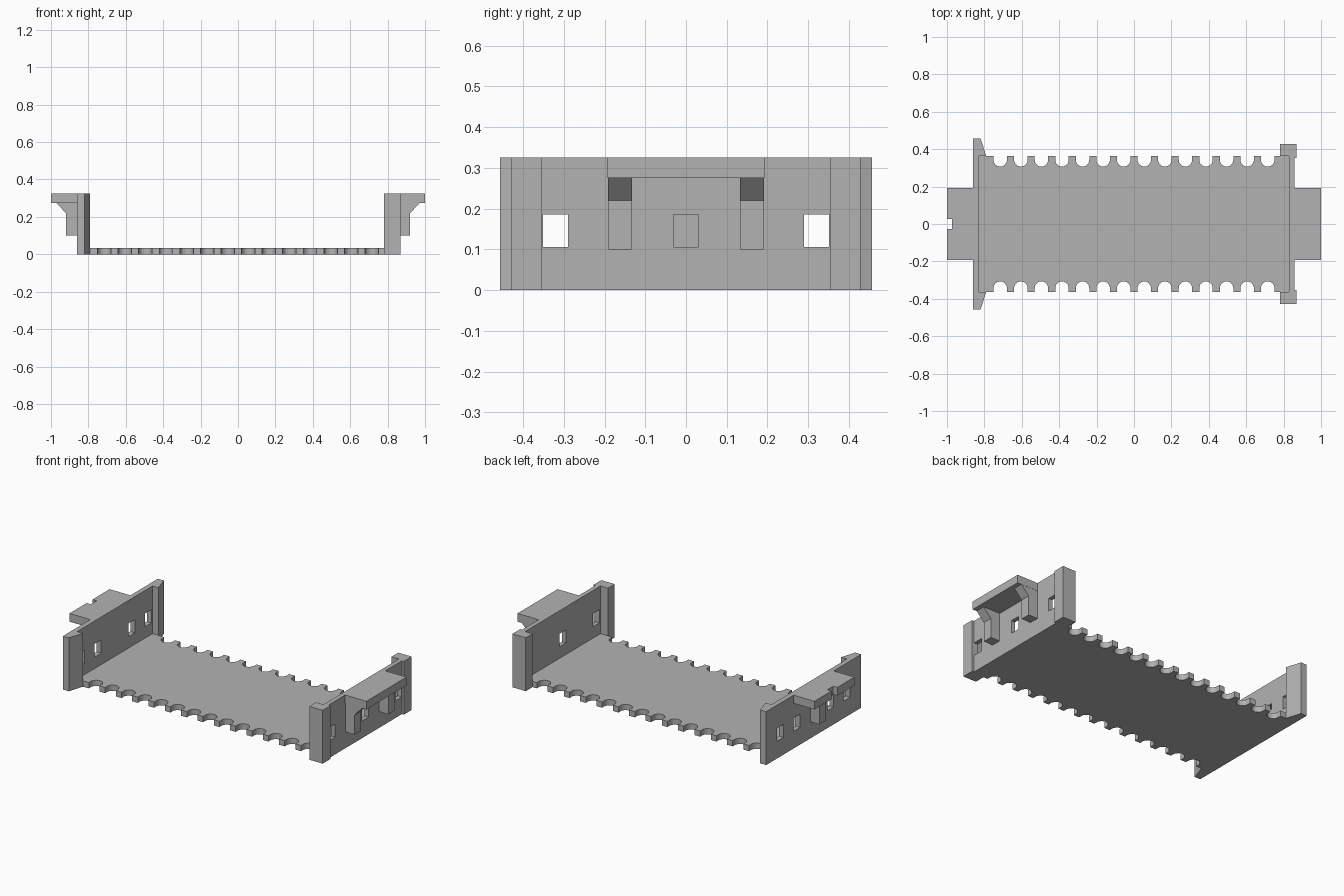
import bpy, bmesh, math
from mathutils import Vector

old = bpy.data.objects.get("Cube")
if old:
    bpy.data.objects.remove(old, do_unlink=True)

grey = bpy.data.materials.new("plain grey")
grey.use_nodes = True
grey.diffuse_color = (0.45, 0.45, 0.45, 1)
grey.node_tree.nodes["Principled BSDF"].inputs["Base Color"].default_value = (0.45, 0.45, 0.45, 1)


def prism(name, profile, lo, hi, axis="z"):
    """Extrude a flat outline: (x, y) along z, or (x, z) along y."""
    bm = bmesh.new()
    place = (lambda a, b: (a, b, lo)) if axis == "z" else (lambda a, b: (a, lo, b))
    face = bm.faces.new([bm.verts.new(place(a, b)) for a, b in profile])
    out = bmesh.ops.extrude_face_region(bm, geom=[face])
    shift = Vector((0, 0, hi - lo)) if axis == "z" else Vector((0, hi - lo, 0))
    bmesh.ops.translate(bm, vec=shift,
                        verts=[v for v in out["geom"] if isinstance(v, bmesh.types.BMVert)])
    bmesh.ops.recalc_face_normals(bm, faces=bm.faces)
    mesh = bpy.data.meshes.new(name)
    bm.to_mesh(mesh)
    bm.free()
    mesh.materials.append(grey)
    obj = bpy.data.objects.new(name, mesh)
    bpy.context.collection.objects.link(obj)
    return obj


def mirrored(half):
    """Complete an outline given for y > 0 by reflecting it across y = 0."""
    return half + [(x, -y) for x, y in reversed(half)]


def cut_windows(wall, x, centres):
    for i, y in enumerate(centres):
        box = [(x - 0.1, 0.105), (x + 0.1, 0.105), (x + 0.1, 0.185), (x - 0.1, 0.185)]
        cutter = prism(f"window_cutter_{i}", box, y - 0.031, y + 0.031, "y")
        cutter.hide_render = True
        cutter.hide_set(True)
        cutter.display_type = "WIRE"
        mod = wall.modifiers.new("window", "BOOLEAN")
        mod.operation, mod.solver, mod.object = "DIFFERENCE", "EXACT", cutter
        bpy.context.view_layer.objects.active = wall
        bpy.ops.object.modifier_apply(modifier=mod.name)
        bpy.data.objects.remove(cutter, do_unlink=True)


HEIGHT, EDGE, PITCH, RADIUS, COUNT = 0.325, 0.363, 0.11, 0.036, 14

# Floor with a row of round notches along each long edge
edge = [(-0.83, EDGE)]
for i in range(COUNT):
    cx = (i - (COUNT - 1) / 2) * PITCH
    edge.append((cx - RADIUS, EDGE))
    for k in range(13):
        a = math.pi * (1 + k / 12)
        edge.append((cx + RADIUS * math.cos(a), 0.343 + RADIUS * math.sin(a)))
    edge.append((cx + RADIUS, EDGE))
edge.append((0.83, EDGE))
prism("floor", mirrored(edge), 0, 0.035)

# End walls with their corner posts
right_wall = prism("tapered_end_wall", mirrored(
    [(-0.86, 0.457), (-0.82, 0.457), (-0.79, EDGE), (-0.83, EDGE)]), 0, HEIGHT)
left_wall = prism("square_end_wall", mirrored(
    [(0.83, EDGE), (0.78, EDGE), (0.78, 0.428), (0.87, 0.428), (0.87, 0.353), (0.857, 0.353)]), 0, HEIGHT)
cut_windows(right_wall, -0.845, (-0.32, -0.162, 0.162, 0.32))
cut_windows(left_wall, 0.845, (-0.32, 0, 0.32))

# Ledges projecting from the top of each wall
prism("plain_ledge", mirrored([(0.857, 0.193), (1, 0.193)]), 0.275, HEIGHT)
prism("notched_ledge", mirrored(
    [(-0.86, 0.193), (-1, 0.193), (-1, 0.028), (-0.972, 0.028)]), 0.275, HEIGHT)

# Chamfered ribs under the ledges
def rib(name, side, y):
    outline = [(0.857, 0.1), (0.92, 0.1), (0.92, 0.22), (0.972, 0.275), (0.857, 0.275)]
    prism(name, [(side * x, z) for x, z in outline], y - 0.03, y + 0.03, "y")

rib("back_rib", 1, 0.162)
rib("front_rib", 1, -0.162)
rib("centre_rib", -1, 0)
